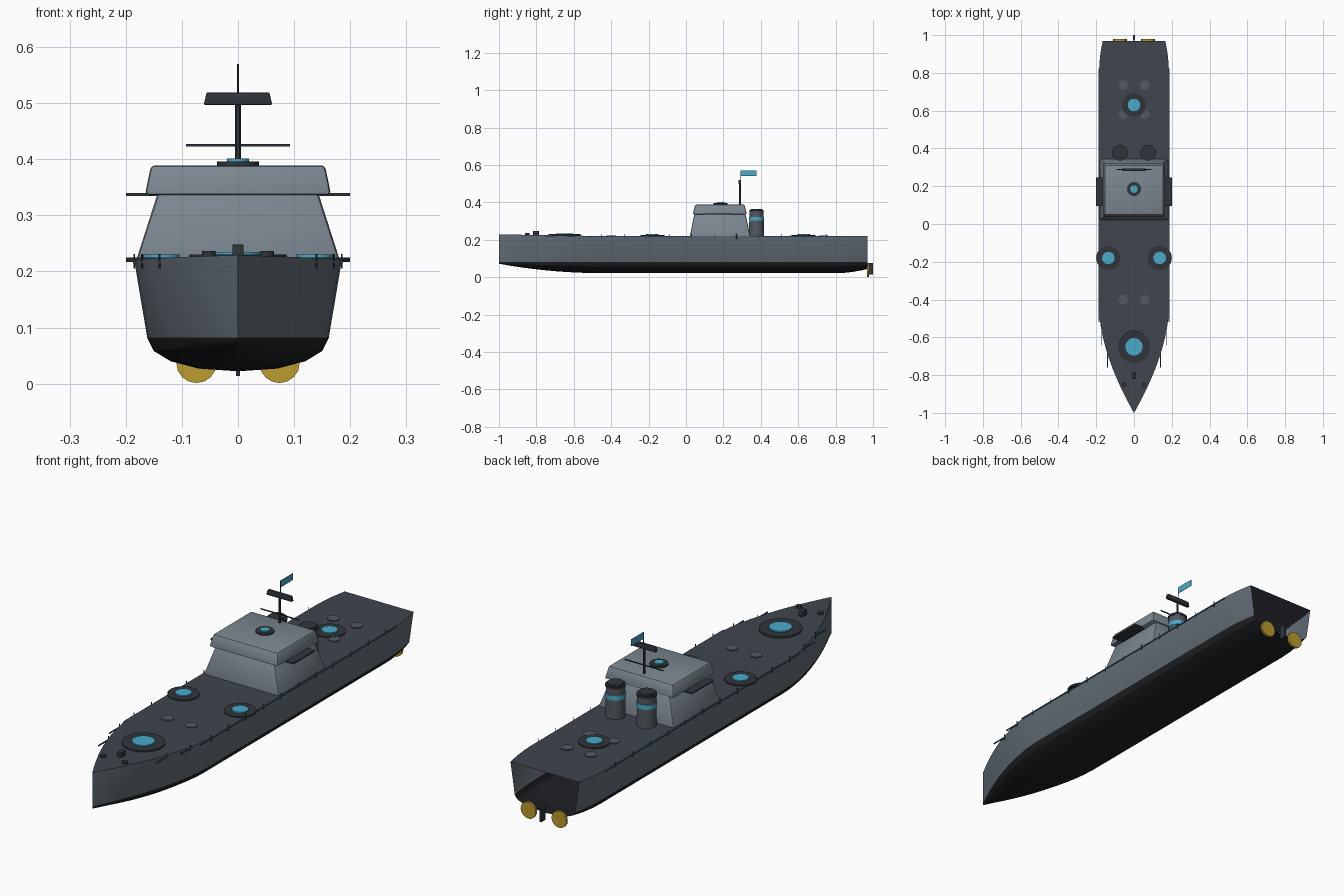
import bpy, bmesh, math

if "Cube" in bpy.data.objects:
    bpy.data.objects.remove(bpy.data.objects["Cube"])


def mat(name, rgb):
    m = bpy.data.materials.new(name)
    m.diffuse_color = (*rgb, 1)
    m.use_nodes = True
    m.node_tree.nodes["Principled BSDF"].inputs["Base Color"].default_value = m.diffuse_color
    return m


HULL = mat("hull_grey", (0.13, 0.16, 0.19))
DECK = mat("deck_grey", (0.05, 0.06, 0.075))
BOTTOM = mat("bottom_black", (0.013, 0.015, 0.018))
HOUSE = mat("house_grey", (0.2, 0.24, 0.28))
DARK = mat("dark_fittings", (0.03, 0.035, 0.042))
HATCH = mat("hatch_grey", (0.085, 0.1, 0.115))
BLUE = mat("blue", (0.07, 0.4, 0.6))
RAIL = mat("rail_teal", (0.03, 0.13, 0.19))
GOLD = mat("gold", (0.5, 0.33, 0.03))


def finish(name, bm, mats, smooth=True):
    me = bpy.data.meshes.new(name)
    bm.to_mesh(me)
    bm.free()
    ob = bpy.data.objects.new(name, me)
    bpy.context.collection.objects.link(ob)
    for m in mats:
        me.materials.append(m)
    if smooth:
        bpy.ops.object.select_all(action='DESELECT')
        ob.select_set(True)
        bpy.context.view_layer.objects.active = ob
        bpy.ops.object.shade_smooth_by_angle(angle=math.radians(30))
    return ob


def cyl(name, x, y, z0, z1, r, m, sides=32, r2=None):
    bm = bmesh.new()
    bmesh.ops.create_cone(bm, cap_ends=True, segments=sides, radius1=r,
                          radius2=r if r2 is None else r2, depth=z1 - z0)
    ob = finish(name, bm, [m])
    ob.location = (x, y, (z0 + z1) / 2)
    return ob


def block(name, x, y, z, m, top=None, bevel=0):
    """Box from (min, max) ranges; top gives the x and y ranges of the upper face."""
    tx, ty = top or (x, y)
    bm = bmesh.new()
    bmesh.ops.create_cube(bm, size=2)
    for v in bm.verts:
        i, j, k = (int(c > 0) for c in v.co)
        v.co = ((tx if k else x)[i], (ty if k else y)[j], z[k])
    if bevel:
        bmesh.ops.bevel(bm, geom=bm.edges[:], offset=bevel, segments=2,
                        profile=0.5, affect='EDGES')
    return finish(name, bm, [m], bevel > 0)


# Hull shape along its length
def bow(y):
    return max(0.0, (-0.45 - y) / 0.55)


def aft(y):
    return max(0.0, (y - 0.8) / 0.17)


def half_width(y):
    return 0.185 * (1 - bow(y) ** 1.7) - 0.02 * aft(y) ** 2


def deck_z(y):
    return 0.22 + 0.009 * bow(y)


# Hull shell (open at the stern) with sides, dark bottom and deck
SECTION = [(0.875, 1), (0.81, 0.6), (0.65, 0.3), (0.38, 0.08), (0, 0)]
ys = [-1 + 0.05 * i for i in range(12)] + [-0.2, 0.2, 0.5, 0.8, 0.85, 0.9, 0.94, 0.97]
bm = bmesh.new()
rows = []
for y in ys:
    w = max(half_width(y), 0.0005)
    keel = 0.022 + 0.05 * bow(y) ** 2 + 0.022 * aft(y) ** 2
    half = [(w, deck_z(y))] + [(w * f, keel + (0.082 - keel) * g) for f, g in SECTION]
    full = half + [(-x, z) for x, z in half[-2::-1]]
    rows.append([bm.verts.new((x, y, z)) for x, z in full])
n = len(rows[0])
for a, b in zip(rows, rows[1:]):
    for i in range(n):
        j = (i + 1) % n
        f = bm.faces.new((a[i], a[j], b[j], b[i]))
        f.material_index = 2 if i == n - 1 else 0 if i in (0, n - 2) else 1
bm.faces.new(rows[0])
bmesh.ops.recalc_face_normals(bm, faces=bm.faces[:])
finish("hull", bm, [HULL, BOTTOM, DECK])

# Deckhouse, bridge and bridge wings
block("deckhouse", (-0.183, 0.183), (0.02, 0.345), (0.215, 0.34), HOUSE,
      ((-0.143, 0.143), (0.045, 0.318)), 0.008)
block("bridge", (-0.166, 0.166), (0.036, 0.325), (0.336, 0.389), HOUSE,
      ((-0.155, 0.155), (0.05, 0.312)), 0.007)
block("bridge_wings", (-0.2, 0.2), (0.095, 0.245), (0.334, 0.34), DARK)

# Round mounts with blue caps
for name, x, y, z, r, rb in [("bow_mount", 0, -0.65, 0.222, 0.086, 0.046),
                             ("left_mount", -0.136, -0.18, 0.217, 0.064, 0.033),
                             ("right_mount", 0.136, -0.18, 0.217, 0.064, 0.033),
                             ("stern_mount", 0, 0.63, 0.217, 0.063, 0.033),
                             ("roof_mount", 0, 0.185, 0.388, 0.037, 0.02)]:
    cyl(name, x, y, z, z + 0.008, r, DARK)
    cyl(name + "_cap", x, y, z + 0.006, z + 0.013, rb, BLUE)

# Paired parts
for side, s in (("left", -1), ("right", 1)):
    # Deck hatches
    for k, y in enumerate((-0.4, 0.58, 0.735)):
        cyl(f"{side}_hatch_{k}", s * 0.057, y, 0.217, 0.224, 0.025, HATCH, 24)
    # Bow bollards
    cyl(f"{side}_bollard", s * 0.052, -0.85, 0.22, 0.236, 0.012, DARK, 12)
    # Funnel with band and cap
    x, y = s * 0.075, 0.377
    cyl(f"{side}_funnel", x, y, 0.215, 0.352, 0.04, HATCH, 32, 0.038)
    cyl(f"{side}_funnel_band", x, y, 0.302, 0.322, 0.0405, BLUE)
    cyl(f"{side}_funnel_cap", x, y, 0.35, 0.358, 0.041, DARK)
    cyl(f"{side}_funnel_mouth", x, y, 0.356, 0.365, 0.033, DARK)
    # Propeller disc
    p = cyl(f"{side}_propeller", s * 0.074, 0.974, 0.032, 0.042, 0.036, GOLD, 16)
    p.rotation_euler.x = math.pi / 2
    # Railing: short straight bars with posts
    for k in range(13):
        y = -0.69 + 0.12 * k
        w = half_width(y)
        block(f"{side}_rail_{k}", (s * w - 0.002, s * w + 0.002), (y - 0.07, y + 0.07),
              (0.214, 0.219), RAIL)
        cyl(f"{side}_rail_post_{k}", s * w, y, 0.205, 0.231, 0.0015, DARK, 8)

# Windlass and rudder
block("windlass", (-0.01, 0.01), (-0.817, -0.787), (0.222, 0.248), DARK, None, 0.002)
block("rudder", (-0.004, 0.004), (0.972, 1.0), (0.014, 0.075), DARK)

# Mast, yard, radar, antenna and flag
cyl("mast", 0, 0.288, 0.385, 0.5, 0.005, DARK, 12)
block("yard", (-0.093, 0.093), (0.286, 0.29), (0.423, 0.427), DARK)
block("radar", (-0.061, 0.061), (0.281, 0.295), (0.497, 0.519), DARK,
      ((-0.056, 0.056), (0.281, 0.295)), 0.002)
cyl("antenna", 0, 0.292, 0.5, 0.57, 0.0015, DARK, 8)
block("flag", (-0.001, 0.001), (0.292, 0.378), (0.541, 0.57), BLUE)
